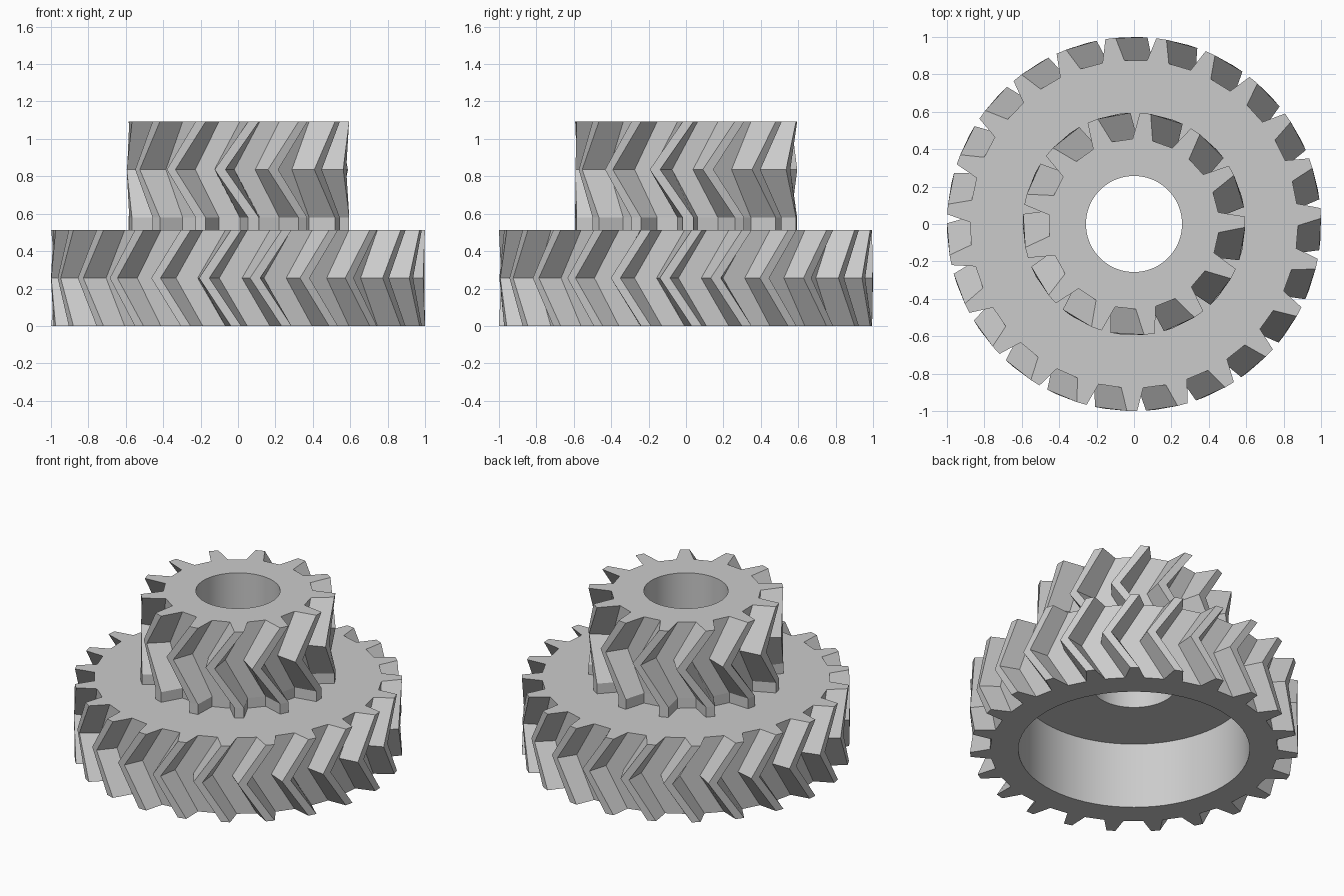
import bpy, bmesh
from math import sin, cos, radians, tau

cube = bpy.data.objects.get("Cube")
if cube:
    bpy.data.objects.remove(cube, do_unlink=True)

# single grey material
grey = bpy.data.materials.new("plain_grey")
grey.use_nodes = True
colour = (0.6, 0.6, 0.6, 1)
grey.diffuse_color = colour
grey.node_tree.nodes["Principled BSDF"].inputs["Base Color"].default_value = colour

HALF = 0.256          # height of one half of a herringbone
WEB = 0.444           # underside of the thin web in the large gear
BORE = 0.257
RECESS = 0.705


def tooth_loop(bm, z, teeth, root, tip, gap_angle, twist):
    """Closed toothed outline at height z: four corners per tooth."""
    pitch = 360 / teeth
    root_half, tip_half = 0.245 * pitch, 0.1 * pitch
    corners = ((root, -root_half), (tip, -tip_half), (tip, tip_half), (root, root_half))
    loop = []
    for i in range(teeth):
        centre = gap_angle + (i + 0.5) * pitch + twist
        for r, offset in corners:
            a = radians(centre + offset)
            loop.append(bm.verts.new((r * cos(a), r * sin(a), z)))
    return loop


def circle_loop(bm, z, radius, count=72):
    return [bm.verts.new((radius * cos(tau * i / count), radius * sin(tau * i / count), z))
            for i in range(count)]


def skin(bm, lower, upper, smooth=False):
    """Wall of quads between two equal loops."""
    n = len(lower)
    for i in range(n):
        j = (i + 1) % n
        bm.faces.new((lower[i], lower[j], upper[j], upper[i])).smooth = smooth


def ring_face(bm, outer, inner):
    """Flat cap between an outline and a round hole."""
    edges = []
    for loop in (outer, inner):
        for i, v in enumerate(loop):
            w = loop[(i + 1) % len(loop)]
            edges.append(bm.edges.get((v, w)) or bm.edges.new((v, w)))
    bmesh.ops.triangle_fill(bm, use_beauty=True, use_dissolve=False, edges=edges,
                            normal=(0, 0, 1))


def finish(bm, name):
    bmesh.ops.recalc_face_normals(bm, faces=bm.faces)
    mesh = bpy.data.meshes.new(name)
    bm.to_mesh(mesh)
    bm.free()
    mesh.materials.append(grey)
    obj = bpy.data.objects.new(name, mesh)
    bpy.context.collection.objects.link(obj)
    return obj


def toothed_wall(bm, levels, **gear):
    """Stack of toothed outlines, given as (height, twist)."""
    loops = [tooth_loop(bm, z, twist=t, **gear) for z, t in levels]
    for lower, upper in zip(loops, loops[1:]):
        skin(bm, lower, upper)
    return loops[0], loops[-1]


# large gear: herringbone rim, open recess below, thin web on top
bm = bmesh.new()
bottom, top = toothed_wall(bm, ((0, 0), (HALF, -9.8), (2 * HALF, 0)),
                           teeth=23, root=0.877, tip=1.0, gap_angle=89.4)
recess_low, recess_high = circle_loop(bm, 0, RECESS), circle_loop(bm, WEB, RECESS)
bore_low, bore_high = circle_loop(bm, WEB, BORE), circle_loop(bm, 2 * HALF, BORE)
skin(bm, recess_low, recess_high, True)
skin(bm, bore_low, bore_high, True)
ring_face(bm, bottom, recess_low)
ring_face(bm, recess_high, bore_low)
ring_face(bm, top, bore_high)
finish(bm, "large_gear")

# small gear: short straight foot, then the same herringbone
bm = bmesh.new()
base, foot = 2 * HALF, 0.58
bottom, top = toothed_wall(bm, ((base, 0), (foot, 0), (foot + HALF, -17.3), (foot + 2 * HALF, 0)),
                           teeth=13, root=0.455, tip=0.595, gap_angle=98)
bore_low, bore_high = circle_loop(bm, base, BORE), circle_loop(bm, foot + 2 * HALF, BORE)
skin(bm, bore_low, bore_high, True)
ring_face(bm, top, bore_high)
finish(bm, "small_gear")
